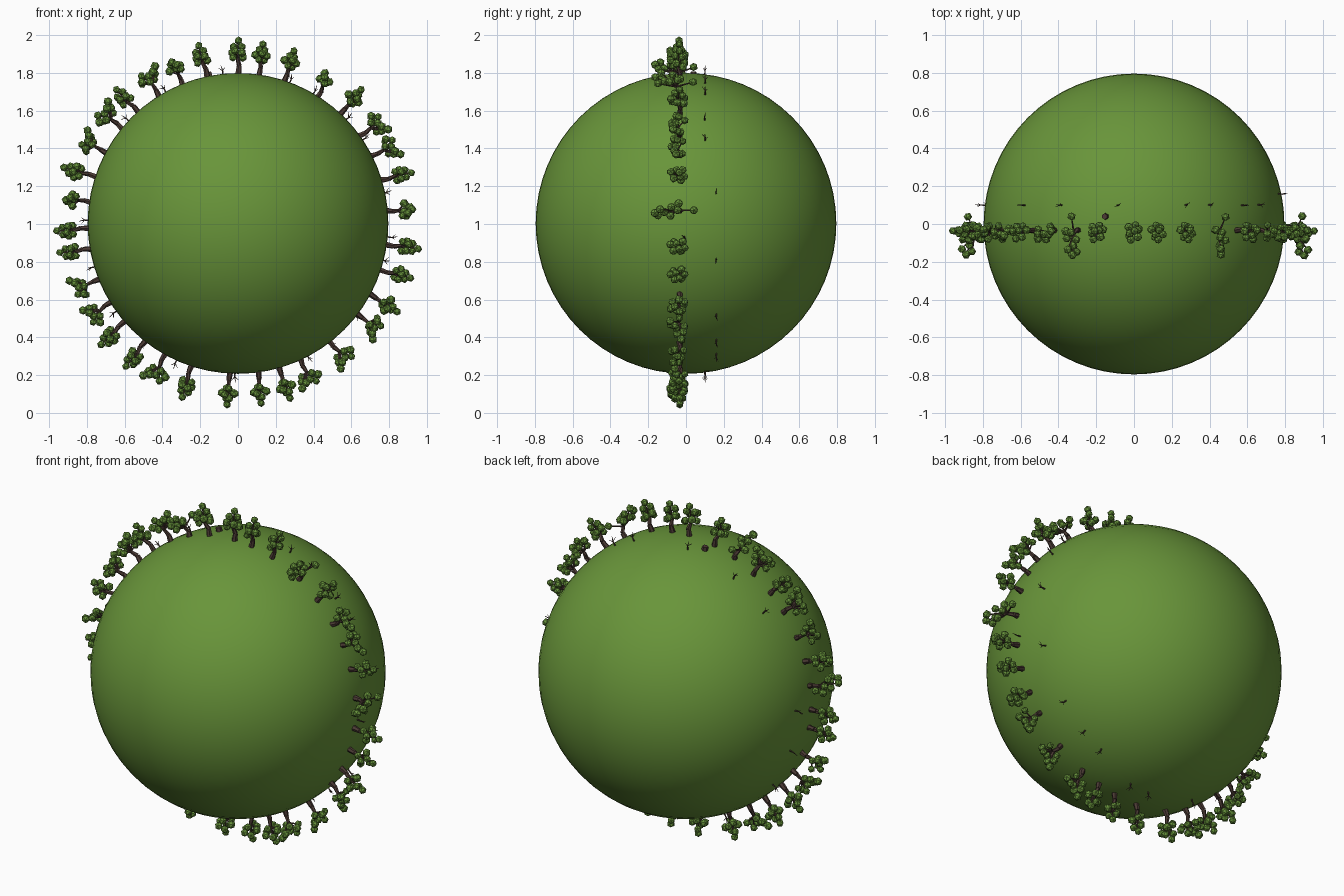
import bpy
import bmesh
import math
import random
from mathutils import Matrix, Vector

random.seed(4)
CENTRE = Vector((0, 0, 1.003))
RADIUS = 0.796

cube = bpy.data.objects.get("Cube")
if cube:
    bpy.data.objects.remove(cube, do_unlink=True)


def make_material(name, colour):
    mat = bpy.data.materials.new(name)
    mat.use_nodes = True
    mat.diffuse_color = (*colour, 1)
    mat.node_tree.nodes["Principled BSDF"].inputs["Base Color"].default_value = (*colour, 1)
    return mat


grass = make_material("grass green", (0.14, 0.30, 0.042))
leaf = make_material("leaf green", (0.13, 0.28, 0.042))
bark = make_material("dark bark", (0.07, 0.042, 0.034))


def add_limb(bm, start, end, r1, r2, sides=6):
    """Tapered limb between two points."""
    start, end = Vector(start), Vector(end)
    axis = end - start
    turn = axis.to_track_quat("Z", "Y").to_matrix().to_4x4()
    place = Matrix.Translation((start + end) / 2) @ turn
    bmesh.ops.create_cone(bm, cap_ends=True, segments=sides, radius1=r1,
                          radius2=r2, depth=axis.length, matrix=place)


def add_leaf_ball(bm, centre, radius):
    """Faceted clump of leaves in the second material slot."""
    spin = Matrix.Rotation(random.uniform(0, math.pi), 4, "Z")
    ball = bmesh.ops.create_icosphere(bm, subdivisions=1, radius=radius,
                                      matrix=Matrix.Translation(centre) @ spin)
    for vert in ball["verts"]:
        for face in vert.link_faces:
            face.material_index = 1


def finish_mesh(bm, name, materials):
    mesh = bpy.data.meshes.new(name)
    bm.to_mesh(mesh)
    bm.free()
    for mat in materials:
        mesh.materials.append(mat)
    return mesh


def tree_mesh(name, fork, clumps):
    """Kinked trunk, a limb to every clump, and the clumps."""
    bm = bmesh.new()
    fork = Vector(fork)
    bend = Vector((0.006, 0.004, fork.z * 0.5))
    add_limb(bm, (0, 0, -0.02), bend, 0.018, 0.013)
    add_limb(bm, bend, fork, 0.013, 0.009)
    for clump in clumps:
        add_limb(bm, fork, clump, 0.006, 0.003, 5)
        add_leaf_ball(bm, clump, random.uniform(0.021, 0.025))
    return finish_mesh(bm, name, (bark, leaf))


def stand(name, mesh, degrees, y, scale=1.0, spin=0.0, lean=0.0):
    """Place a mesh on the globe, growing outward at a clockwise angle from the top."""
    obj = bpy.data.objects.new(name, mesh)
    bpy.context.collection.objects.link(obj)
    turn = Matrix.Rotation(math.radians(degrees), 4, "Y")
    foot = Vector((0, y, math.sqrt(RADIUS ** 2 - y ** 2) - 0.003))
    obj.matrix_world = (Matrix.Translation(CENTRE) @ turn @ Matrix.Translation(foot)
                        @ Matrix.Rotation(lean, 4, "Y") @ Matrix.Rotation(spin, 4, "Z")
                        @ Matrix.Scale(scale, 4))
    return obj


# Globe
bpy.ops.mesh.primitive_uv_sphere_add(segments=64, ring_count=32, radius=RADIUS, location=CENTRE)
globe = bpy.context.object
globe.name = "globe"
globe.data.materials.append(grass)
bpy.ops.object.shade_smooth()

# Three tree shapes: clump positions along the ring, across it, and outward
upright = tree_mesh("upright_tree", (0, -0.01, 0.085), [
    (0.005, 0, 0.172), (-0.015, -0.02, 0.14), (0.02, 0.01, 0.14),
    (-0.03, 0.01, 0.11), (0.03, -0.025, 0.11), (0, -0.05, 0.12),
    (0, 0.03, 0.1), (-0.015, -0.035, 0.085), (0.022, 0.015, 0.085)])
spreading = tree_mesh("spreading_tree", (0, -0.015, 0.06), [
    (0, -0.13, 0.11), (0.015, -0.115, 0.08), (-0.015, -0.1, 0.13),
    (0, -0.08, 0.09), (0.025, -0.05, 0.1), (-0.02, -0.04, 0.12),
    (0, -0.01, 0.1), (-0.035, 0, 0.09), (0.01, 0.075, 0.1)])
forked = tree_mesh("forked_tree", (0, -0.01, 0.075), [
    (0.06, -0.02, 0.15), (0.03, -0.03, 0.13), (0.045, 0, 0.115),
    (0, -0.02, 0.12), (-0.03, -0.01, 0.14), (-0.05, -0.03, 0.11),
    (-0.04, 0.02, 0.1), (0.03, 0.015, 0.09), (-0.015, -0.045, 0.09)])

# Ring of trees
UPRIGHT = (0, 8, 18, 43, 73, 98, 108, 118, 164, 172, 183, 198, 218, 229, 260, 268, 288, 318, 348)
FORKED = (54, 63, 127, 142, 155, 209, 238, 248, 298, 309, 328)
SPREADING = (32, 85, 278, 338)
for label, mesh, angles in (("upright_tree", upright, UPRIGHT),
                            ("forked_tree", forked, FORKED),
                            ("spreading_tree", spreading, SPREADING)):
    for i, angle in enumerate(angles):
        swing = 0.15 if mesh is spreading else 0.5
        stand(f"{label}_{i + 1}", mesh, angle, -0.035, random.uniform(0.95, 1.02),
              random.uniform(-swing, swing), random.uniform(-0.08, 0.08))

# Bare saplings behind the trees
bm = bmesh.new()
knee, tip = (0.004, 0, 0.025), (-0.003, 0.002, 0.055)
add_limb(bm, (0, 0, -0.01), knee, 0.005, 0.0035, 5)
add_limb(bm, knee, tip, 0.0035, 0.001, 5)
for side in (-1, 1):
    add_limb(bm, knee, (0.018 * side, 0.006 * side, 0.042), 0.0025, 0.001, 4)
sapling = finish_mesh(bm, "sapling", (bark,))
SAPLINGS = {0.1: (354, 331, 313, 20, 30, 46, 56, 172, 181, 204, 218, 234, 253, 271),
            0.16: (78, 104, 128, 142, 152), -0.01: (95,)}
for y, angles in SAPLINGS.items():
    for angle in angles:
        stand(f"sapling_{angle}", sapling, angle, y, 1, random.uniform(-0.6, 0.6))

# Cut stump near the top
bm = bmesh.new()
add_limb(bm, (0, 0, -0.015), (0, 0, 0.025), 0.02, 0.016)
stand("stump", finish_mesh(bm, "stump", (bark,)), 349, 0.04)
